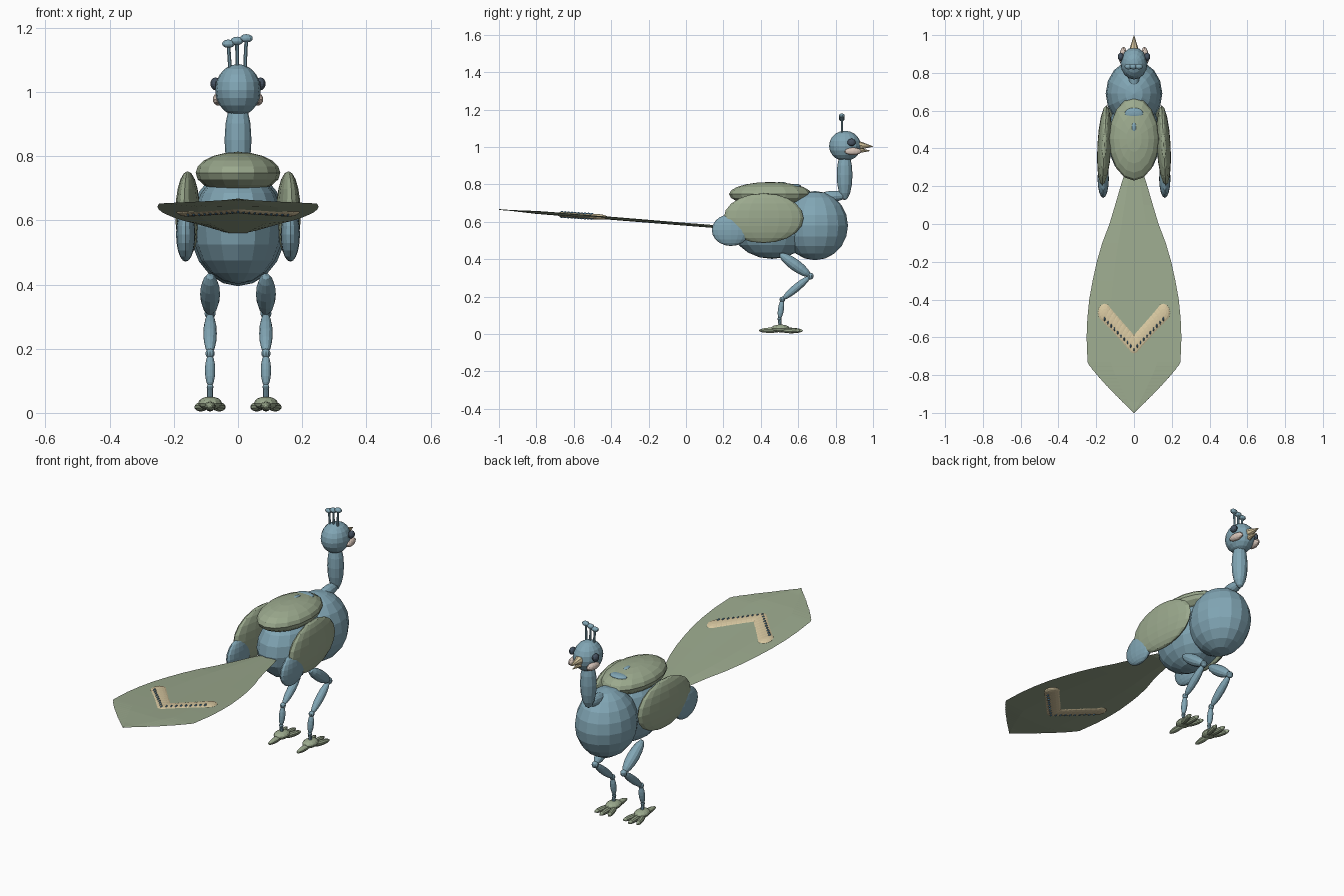
import bpy, bmesh, math
from mathutils import Vector, Matrix

cube = bpy.data.objects.get("Cube")
if cube:
    bpy.data.objects.remove(cube)


def material(name, rgb):
    m = bpy.data.materials.new(name)
    m.use_nodes = True
    c = (*rgb, 1)
    m.diffuse_color = c
    m.node_tree.nodes["Principled BSDF"].inputs["Base Color"].default_value = c
    return m


BLUE = material("dusty blue", (0.22, 0.38, 0.46))
GREEN = material("sage green", (0.33, 0.40, 0.27))
TAN = material("sand", (0.68, 0.57, 0.35))
CHEEK = material("pale cheek", (0.68, 0.56, 0.49))
DARK = material("dark slate", (0.06, 0.085, 0.12))
SPOT = material("spot blue", (0.09, 0.24, 0.39))


def finish(name, bm, mat):
    bmesh.ops.recalc_face_normals(bm, faces=bm.faces[:])
    mesh = bpy.data.meshes.new(name)
    bm.to_mesh(mesh)
    bm.free()
    mesh.materials.append(mat)
    ob = bpy.data.objects.new(name, mesh)
    bpy.context.collection.objects.link(ob)
    return ob


def ball(name, loc, radii, mat, rot=None, seg=16, rings=10):
    """Faceted ellipsoid."""
    bm = bmesh.new()
    mtx = Matrix.Translation(loc) @ (rot or Matrix()) @ Matrix.Diagonal((*radii, 1))
    bmesh.ops.create_uvsphere(bm, u_segments=seg, v_segments=rings, radius=1, matrix=mtx)
    return finish(name, bm, mat)


def along(a, b):
    return (Vector(b) - Vector(a)).to_track_quat('Z', 'Y').to_matrix().to_4x4()


def limb(name, a, b, r, mat, flat=1.0, seg=12):
    """Ellipsoid whose long axis runs from a to b."""
    a, b = Vector(a), Vector(b)
    return ball(name, (a + b) / 2, (r, r * flat, (b - a).length / 2), mat, along(a, b), seg, 8)


def cone(name, a, b, r1, r2, mat, seg=8):
    a, b = Vector(a), Vector(b)
    bm = bmesh.new()
    bmesh.ops.create_cone(bm, cap_ends=True, segments=seg, radius1=r1, radius2=r2,
                          depth=(b - a).length,
                          matrix=Matrix.Translation((a + b) / 2) @ along(a, b))
    return finish(name, bm, mat)


def tilt(angle, axis):
    return Matrix.Rotation(math.radians(angle), 4, axis)


# Body, neck and head
ball("chest", (0, .69, .58), (.15, .176, .185), BLUE)
ball("rump", (0, .46, .58), (.142, .22, .178), BLUE)
ball("back_cover", (0, .45, .748), (.132, .22, .065), GREEN)
ball("back_patch", (0, .585, .79), (.05, .03, .013), BLUE)
ball("back_patch_small", (0, .51, .802), (.015, .03, .012), BLUE)
limb("neck_base", (0, .70, .73), (0, .86, .742), .03, BLUE)
limb("neck", (0, .848, .715), (0, .848, .985), .042, BLUE)
ball("head", (0, .85, 1.006), (.071, .085, .081), BLUE)

# Beak
cone("upper_beak", (0, .925, 1.008), (0, 1.0, 1.003), .024, .001, TAN)
cone("lower_beak", (0, .92, .982), (0, .985, .98), .016, .001, TAN)

# Crest
for label, x, z in (("right", -.03, 1.15), ("middle", -.003, 1.159), ("left", .026, 1.167)):
    cone("crest_stalk_" + label, (x * .8, .835, 1.06), (x, .833, z), .006, .006, BLUE)
    ball("crest_tip_" + label, (x, .833, z), (.021, .015, .013), BLUE, seg=10, rings=8)

# Mirrored parts
for side, label in ((1, "left"), (-1, "right")):
    # Face
    ball("eye_" + label, (side * .07, .885, 1.025), (.016, .022, .02), DARK, seg=12, rings=8)
    ball("cheek_" + label, (side * .06, .893, .977), (.018, .046, .02), CHEEK,
         tilt(side * 8, 'Z'), 12, 8)

    # Wings
    ball("wing_" + label, (side * .157, .415, .62), (.037, .214, .133), GREEN,
         tilt(side * 3, 'Z'))
    ball("wing_tip_" + label, (side * .163, .24, .556), (.03, .102, .085), BLUE)

    # Legs
    x = side * .087
    hip, knee = (x, .50, .43), (x, .665, .31)
    ankle, heel = (x, .515, .185), (x, .50, .08)
    limb("thigh_" + label, hip, knee, .031, BLUE)
    limb("shin_" + label, knee, ankle, .021, BLUE)
    limb("lower_leg_" + label, ankle, heel, .016, BLUE)
    cone("foot_stem_" + label, heel, (x, .505, .03), .009, .009, BLUE)
    for part, spot, r in (("knee", knee, .018), ("ankle", ankle, .015), ("heel", heel, .011)):
        ball(part + "_" + label, spot, (r, r, r), BLUE, seg=10, rings=8)

    # Feet
    ball("foot_" + label, (x, .505, .03), (.037, .05, .021), GREEN, seg=12, rings=8)
    limb("back_toe_" + label, (x, .39, .019), (x, .52, .022), .017, GREEN, .85, 10)
    for i in (-1, 0, 1):
        limb(f"front_toe_{i + 2}_" + label, (x + i * .012, .50, .02),
             (x + i * .043, .625 - abs(i) * .015, .018), .015, GREEN, 1, 10)


def tail_z(x, y):
    return .587 - .079 * y + .12 * x * x


# Tail fan: outline from root to tip, with a fine toothed end
outline = [(.03, .32), (.065, .22), (.10, .1), (.13, 0), (.168, -.1), (.197, -.2), (.219, -.3),
           (.237, -.4), (.247, -.5), (.251, -.6), (.246, -.73)]
TEETH = 14
for i in range(1, TEETH + 1):
    t = i / TEETH
    hx, hy = .246 * (1 - t), -.73 - .27 * t ** .87
    outline += [(hx + .008, hy + .006), (hx, hy)]
bm = bmesh.new()
previous = None
for hx, hy in outline:
    # Thickest on the centre line, thin at the rim
    thick = .007 * min(1, max(.3, (hy + 1) / .2))
    row = []
    for f, s in ((-1, 0), (-.5, 1), (0, 1.1), (.5, 1), (1, 0), (.5, -1), (0, -1.1), (-.5, -1)):
        fx = f * max(hx, .002)
        row.append(bm.verts.new((fx, hy, tail_z(fx, hy) + s * thick)))
    if previous:
        for j in range(len(row)):
            k = (j + 1) % len(row)
            bm.faces.new((previous[j], previous[k], row[k], row[j]))
    else:
        bm.faces.new(row)
    previous = row
bm.faces.new(previous)
finish("tail_fan", bm, GREEN)

# Tail chevron made of overlapping flat discs, with a row of spots
slope = tilt(-4.5, 'X')
STEPS = 9
for i in range(-STEPS, STEPS + 1):
    t = abs(i) / STEPS
    x = i / STEPS * .155
    y = -.642 + .172 * t
    ball(f"chevron_disc_{i + STEPS + 1}", (x, y, tail_z(x, y)), (.038, .052, .015),
         TAN, slope, 12, 8)
    y -= .022 + .012 * t
    ball(f"chevron_spot_{i + STEPS + 1}", (x, y, tail_z(x, y)), (.0055, .014, .019),
         SPOT, slope, 8, 6)
